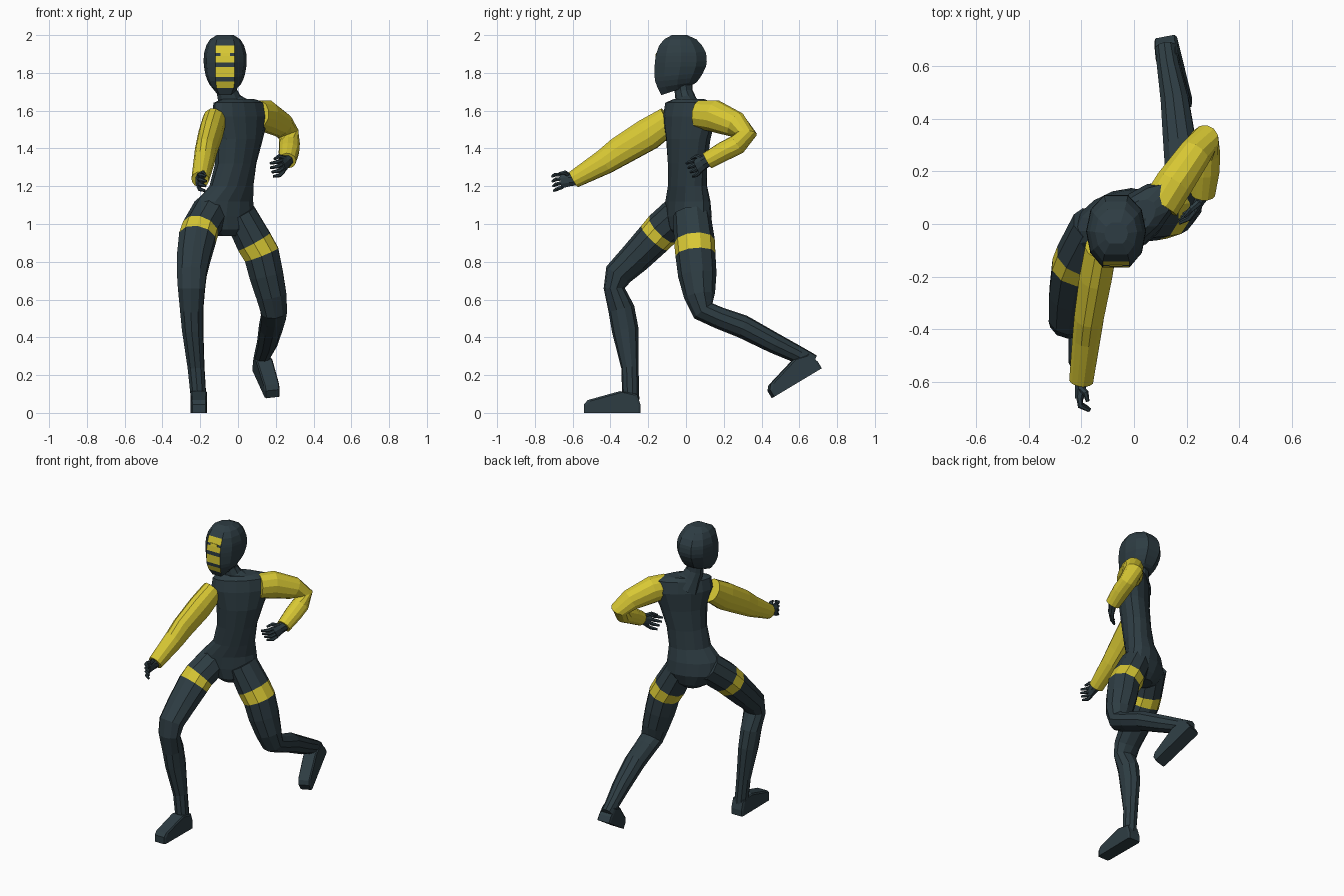
import bpy, bmesh, math
from mathutils import Vector as V


def material(name, rgb):
    m = bpy.data.materials.new(name)
    m.diffuse_color = (*rgb, 1)
    return m


DARK = material("dark slate suit", (0.027, 0.046, 0.056))
YELLOW = material("yellow cloth", (0.69, 0.58, 0.034))


def loft(name, rings, is_yellow=lambda seg, c: False):
    """Skin a list of equal point rings, cap both ends, colour by rule."""
    bm = bmesh.new()
    vs = [[bm.verts.new(p) for p in r] for r in rings]
    n = len(rings[0])
    for s in range(len(rings) - 1):
        for i in range(n):
            j = (i + 1) % n
            f = bm.faces.new((vs[s][i], vs[s][j], vs[s + 1][j], vs[s + 1][i]))
            f.material_index = int(is_yellow(s, f.calc_center_median()))
    for r in (vs[0], vs[-1]):
        f = bm.faces.new(r)
        f.material_index = int(is_yellow(0, f.calc_center_median()))
    bmesh.ops.recalc_face_normals(bm, faces=bm.faces)
    me = bpy.data.meshes.new(name)
    bm.to_mesh(me)
    bm.free()
    me.materials.append(DARK)
    me.materials.append(YELLOW)
    ob = bpy.data.objects.new(name, me)
    bpy.context.collection.objects.link(ob)
    return ob


def tube(name, path, ref, sides=10, yellow=()):
    """path rows: x, y, z, radius along ref, radius across it."""
    pts = [V(p[:3]) for p in path]
    rings, n1 = [], V(ref)
    for i, p in enumerate(path):
        t = V((0, 0, 0))
        if i > 0:
            t += (pts[i] - pts[i - 1]).normalized()
        if i < len(pts) - 1:
            t += (pts[i + 1] - pts[i]).normalized()
        t.normalize()
        n1 = (n1 - t * n1.dot(t)).normalized()
        n2 = t.cross(n1)
        ang = [2 * math.pi * (k + 0.5) / sides for k in range(sides)]
        rings.append([pts[i] + n1 * p[3] * math.cos(a) + n2 * p[4] * math.sin(a) for a in ang])
    return loft(name, rings, lambda s, c: s in yellow)


# Head: ring rows are z front, z back, half width, y front, y back
HX = -0.068
head_rows = [
    (2.0, 2.0, .045, -.075, .005), (1.978, 1.978, .08, -.115, .055),
    (1.945, 1.945, .1, -.142, .085), (1.905, 1.91, .111, -.156, .104),
    (1.89, 1.89, .113, -.16, .108), (1.855, 1.86, .114, -.165, .11),
    (1.83, 1.835, .112, -.166, .106), (1.777, 1.80, .104, -.166, .09),
    (1.755, 1.775, .096, -.163, .075), (1.72, 1.755, .082, -.15, .06),
    (1.682, 1.742, .055, -.13, .045)]
head_rings = []
for zf, zb, w, yf, yb in head_rows:
    fw, d = min(.05, .55 * w), yb - yf
    half = [(fw, 0), (.86 * w, .2), (w, .5), (.85 * w, .8), (.4 * w, 1)]
    outline = half + [(-x, t) for x, t in reversed(half)]
    head_rings.append([(HX + x, yf + t * d, zf + (zb - zf) * t) for x, t in outline])
# yellow face bars: front panels of chosen ring bands
loft("head", head_rings, lambda s, c: s in (2, 4, 6, 8) and c.y < -.14 and abs(c.x - HX) < .02)
# narrow bridge between the two upper bars
loft("face_bar_bridge", [[(HX - .025, y, z), (HX + .025, y, z), (HX + .025, y + .006, z),
                          (HX - .025, y + .006, z)] for y, z in ((-.159, 1.906), (-.163, 1.889))],
     lambda s, c: True)

# Neck
tube("neck", [(-.06, -.015, 1.77, .055, .05), (-.058, -.012, 1.70, .057, .048),
              (-.045, 0, 1.655, .065, .056), (-.015, .01, 1.60, .1, .085)], (1, 0, 0))

# Torso: z, centre x, centre y, half width, half depth, twist in degrees
torso_rows = [
    (1.662, .0, .015, .10, .055, 42), (1.642, .01, .02, .175, .075, 42),
    (1.57, .01, .02, .185, .092, 42), (1.45, .008, .012, .145, .093, 42),
    (1.32, -.012, .008, .124, .09, 42), (1.20, -.035, .008, .128, .09, 36),
    (1.12, -.07, .01, .165, .10, 30), (1.04, -.072, .015, .175, .105, 26),
    (.97, -.06, .012, .12, .09, 22), (.937, -.058, .01, .06, .06, 20)]
torso_rings = []
for z, cx, cy, a, b, rot in torso_rows:
    r = math.radians(rot)
    ring = []
    for k in range(14):
        t = 2 * math.pi * k / 14
        x, y = a * math.cos(t), b * math.sin(t)
        ring.append((cx + x * math.cos(r) - y * math.sin(r), cy + x * math.sin(r) + y * math.cos(r), z))
    torso_rings.append(ring)
loft("torso", torso_rings)

# Sleeves
ALL = range(20)
tube("right_sleeve", [(-.125, -.09, 1.55, .075, .062), (-.145, -.2, 1.475, .088, .064),
                      (-.17, -.35, 1.385, .08, .058), (-.18, -.43, 1.33, .069, .055),
                      (-.2, -.595, 1.235, .047, .047)], (0, 0, 1), 12, ALL)
tube("left_sleeve", [(.10, .07, 1.58, .078, .075), (.15, .15, 1.572, .086, .075),
                     (.23, .265, 1.525, .07, .065), (.268, .318, 1.475, .058, .058),
                     (.272, .27, 1.42, .056, .054), (.27, .2, 1.385, .055, .052),
                     (.262, .112, 1.335, .046, .046)], (0, 0, 1), 12, ALL)

# Legs, each with a yellow thigh band
tube("right_leg", [(-.14, -.01, 1.075, .10, .10), (-.2, -.125, .972, .10, .099),
                   (-.215, -.168, .925, .102, .095), (-.235, -.27, .82, .092, .085),
                   (-.245, -.357, .735, .082, .076), (-.246, -.38, .66, .075, .056),
                   (-.245, -.342, .55, .064, .07), (-.24, -.322, .44, .058, .071),
                   (-.222, -.297, .24, .046, .046), (-.208, -.292, .07, .042, .045)],
     (1, 0, 0), 10, (1,))
tube("left_leg", [(.01, .03, 1.05, .09, .10), (.085, .045, .907, .1, .108),
                  (.125, .05, .838, .099, .106), (.15, .06, .73, .094, .102),
                  (.177, .072, .62, .084, .083), (.19, .092, .54, .072, .063),
                  (.187, .17, .505, .068, .058), (.175, .3, .457, .065, .062),
                  (.155, .47, .368, .055, .055), (.13, .6, .305, .044, .046),
                  (.12, .672, .268, .04, .042)], (1, 0, 0), 10, (1,))


def foot(name, heel, forward, up):
    """Shoe: side profile (along, height) extruded across, narrower at toe and top."""
    d = V(forward).normalized()
    u = (V(up) - d * V(up).dot(d)).normalized()
    s = d.cross(u)
    prof = [(0, 0), (0, .04), (.02, .10), (.11, .115), (.28, .068), (.3, .045), (.3, 0)]
    rings = []
    for side, inset in ((-1, .012), (-.85, 0), (.85, 0), (1, .012)):
        rings.append([V(heel) + d * (a + (inset if a < .1 else -inset)) + u * max(h - inset * .5, 0)
                      + s * side * (.044 - .03 * max(0, a - .2)) for a, h in prof])
    loft(name, rings)


foot("right_foot", (-.207, -.24, 0), (0, -1, 0), (0, 0, 1))
foot("left_foot", (.118, .712, .232), (.065, -.25, -.15), (0, -.52, .855))


def hand(name, wrist, dirn, across, curl):
    """Palm, four curled fingers and a thumb."""
    w, d, c = V(wrist), V(dirn).normalized(), V(curl).normalized()
    a = V(across)
    a = (a - d * a.dot(d)).normalized()
    k = w + d * .068
    tube(name + "_palm", [(*(w - d * .02), .034, .03), (*(w + d * .025), .036, .022),
                          (*k, .043, .018)], a, 8)
    for i in range(4):
        p = k + a * (.033 - .022 * i) - d * .006
        q = p + d * .03 + c * .008 + a * (.005 - .004 * i)
        e = q + c * (.04 - .004 * abs(i - 1)) + d * .008
        tube(f"{name}_finger_{i + 1}", [(*p, .011, .012), (*q, .011, .011), (*e, .007, .007)], a, 6)
    p = w + d * .025 + a * .025
    q = p + a * .022 + c * .022 + d * .012
    tube(name + "_thumb", [(*p, .014, .014), (*q, .012, .012),
                           (*(q + d * .03 + c * .012), .007, .007)], d.cross(a), 6)


hand("right_hand", (-.2, -.595, 1.235), (-.12, -1, -.1), (0, -.1, 1), (1, -.25, -.25))
hand("left_hand", (.262, .112, 1.335), (-.42, -.75, -.42), (-.1, -.3, 1), (-1, -.35, -.1))
